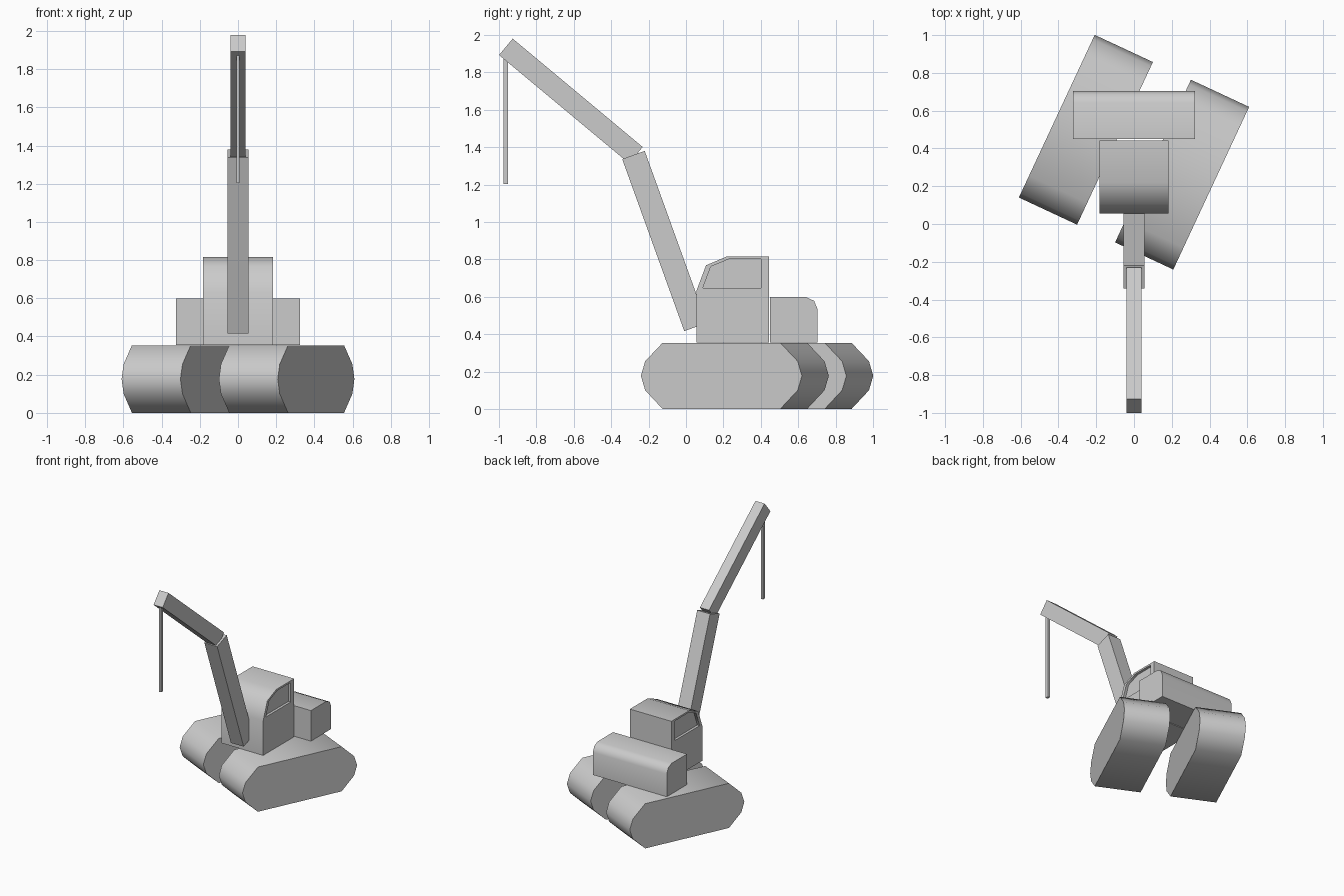
import bpy, bmesh
from math import radians
from mathutils import Vector, Matrix

if "Cube" in bpy.data.objects:
    bpy.data.objects.remove(bpy.data.objects["Cube"])


def prism(name, profile, half_width, x=0.0):
    """Extrude a closed (y, z) side profile symmetrically across x."""
    bm = bmesh.new()
    face = bm.faces.new([bm.verts.new((x - half_width, y, z)) for y, z in profile])
    ext = bmesh.ops.extrude_face_region(bm, geom=[face])
    verts = [v for v in ext["geom"] if isinstance(v, bmesh.types.BMVert)]
    bmesh.ops.translate(bm, vec=(2 * half_width, 0, 0), verts=verts)
    bmesh.ops.recalc_face_normals(bm, faces=bm.faces)
    mesh = bpy.data.meshes.new(name)
    bm.to_mesh(mesh)
    bm.free()
    ob = bpy.data.objects.new(name, mesh)
    bpy.context.collection.objects.link(ob)
    return ob


def activate(ob):
    bpy.ops.object.select_all(action="DESELECT")
    ob.select_set(True)
    bpy.context.view_layer.objects.active = ob


def smooth(ob):
    activate(ob)
    bpy.ops.object.shade_smooth_by_angle(angle=radians(50))


def beam(name, start, end, thickness, half_width):
    """Rectangular bar between two (y, z) points on its centre line."""
    a, b = Vector(start), Vector(end)
    d = (b - a).normalized()
    n = Vector((-d.y, d.x)) * thickness / 2
    return prism(name, [a - n, b - n, b + n, a + n], half_width)


# Crawler tracks, turned 25 degrees under the body
half = [(0.347, 0.0), (0.45, 0.1), (0.475, 0.177), (0.45, 0.255), (0.347, 0.354)]
track_profile = half + [(-y, z) for y, z in reversed(half)]
for side, label in ((-1, "left"), (1, "right")):
    track = prism(label + "_track", track_profile, 0.17, side * 0.281)
    track.data.transform(Matrix.Translation((0, 0.38, 0)) @ Matrix.Rotation(radians(-25), 4, "Z"))
    smooth(track)

# Cab with a recessed window on each side
cab = prism("cab", [(0.055, 0.356), (0.055, 0.63), (0.107, 0.768), (0.22, 0.816),
                    (0.443, 0.816), (0.443, 0.356)], 0.182)
window = [(0.09, 0.647), (0.133, 0.762), (0.232, 0.802), (0.40, 0.802), (0.40, 0.647)]
for side in (-1, 1):
    cutter = prism("window_cutter", window, 0.04, side * 0.202)
    cutter.hide_render = True
    mod = cab.modifiers.new("window", "BOOLEAN")
    mod.operation = "DIFFERENCE"
    mod.solver = "EXACT"
    mod.object = cutter
    activate(cab)
    bpy.ops.object.modifier_apply(modifier=mod.name)
    bpy.data.objects.remove(cutter)
smooth(cab)

# Counterweight behind the cab
smooth(prism("counterweight", [(0.45, 0.356), (0.45, 0.598), (0.642, 0.598), (0.685, 0.578),
                               (0.703, 0.535), (0.703, 0.356)], 0.324))

# Two-part boom
beam("lower_boom", (0.051, 0.438), (-0.281, 1.358), 0.128, 0.056)
beam("upper_boom", (-0.268, 1.357), (-0.963, 1.936), 0.114, 0.04)

# Hanging cable
beam("hanging_cable", (-0.963, 1.203), (-0.963, 1.88), 0.025, 0.009)
